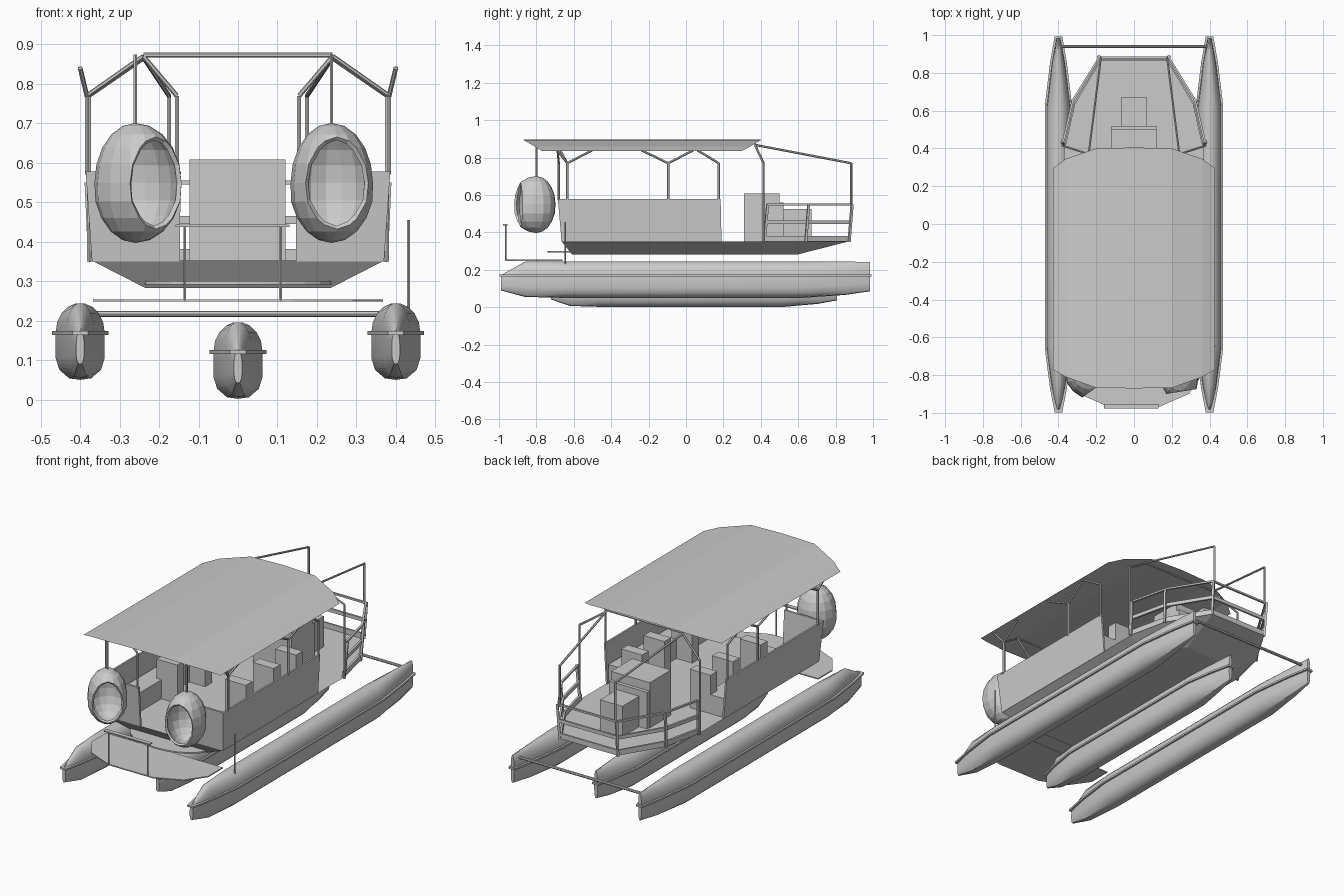
import bpy, bmesh, math
from mathutils import Vector, Matrix

if "Cube" in bpy.data.objects:
    bpy.data.objects.remove(bpy.data.objects["Cube"])


def finish(name, bm, smooth=False):
    bmesh.ops.recalc_face_normals(bm, faces=bm.faces)
    me = bpy.data.meshes.new(name)
    bm.to_mesh(me)
    bm.free()
    ob = bpy.data.objects.new(name, me)
    bpy.context.collection.objects.link(ob)
    if smooth:
        bpy.context.view_layer.objects.active = ob
        ob.select_set(True)
        bpy.ops.object.shade_smooth_by_angle(angle=math.radians(35))
        ob.select_set(False)
    return ob


def loft(name, rings, smooth=False):
    """Skin closed rings and cap both ends."""
    bm = bmesh.new()
    rows = [[bm.verts.new(p) for p in r] for r in rings]
    n = len(rows[0])
    for a, b in zip(rows, rows[1:]):
        for i in range(n):
            bm.faces.new((a[i], a[(i + 1) % n], b[(i + 1) % n], b[i]))
    bm.faces.new(rows[0][::-1])
    bm.faces.new(rows[-1])
    return finish(name, bm, smooth)


def box(name, x0, x1, y0, y1, z0, z1):
    return loft(name, [[(x0, y0, z), (x1, y0, z), (x1, y1, z), (x0, y1, z)] for z in (z0, z1)])


def rods(name, paths, r=0.004, sides=6):
    """Thin tubes along every segment of the given paths."""
    bm = bmesh.new()
    for path in paths:
        for a, b in zip(path, path[1:]):
            a, b = Vector(a), Vector(b)
            d = b - a
            m = Matrix.Translation((a + b) / 2) @ d.to_track_quat('Z', 'Y').to_matrix().to_4x4()
            bmesh.ops.create_cone(bm, cap_ends=True, segments=sides, radius1=r, radius2=r,
                                  depth=d.length, matrix=m)
    return finish(name, bm)


def both(path):
    return [path, [(-x, y, z) for x, y, z in path]]


def outline(half, z):
    """Mirror a half outline into a closed ring."""
    return [(x, y, z) for x, y in half] + [(-x, y, z) for x, y in reversed(half)]


# Pontoons: rounded section tapering to both ends
arc = [math.radians(a) for a in range(0, 181, 20)]
section = [(math.cos(a), 0.62 + 0.38 * math.sin(a)) for a in arc]
section += [(-1, 0.28), (-0.85, 0.13), (-0.45, 0.02), (0, 0), (0.45, 0.02), (0.85, 0.13), (1, 0.28)]
stations = [(-0.99, 0.01, 0.09, 0.172), (-0.86, 0.035, 0.055, 0.245), (-0.65, 0.062, 0.05, 0.245),
            (0.62, 0.062, 0.05, 0.245), (0.85, 0.034, 0.066, 0.245), (0.985, 0.01, 0.085, 0.243)]


def pontoon(name, cx, ys, yo, zo):
    loft(name, [[(cx + u * w, y * ys + yo, zb + v * (zt - zb) + zo) for u, v in section]
                for y, w, zb, zt in stations], True)
    loft(name + "_rub_rail", [[(cx + u * (w + 0.01), (y + math.copysign(0.008, y)) * ys + yo, z + zo)
                              for u, z in ((-1, .164), (1, .164), (1, .174), (-1, .174))]
                             for y, w, _, _ in stations])


pontoon("left_pontoon", -0.4, 1, 0, 0)
pontoon("right_pontoon", 0.4, 1, 0, 0)
pontoon("centre_pontoon", 0, 0.775, 0.045, -0.048)
rods("rear_cross_tube", [[(-0.4, 0.94, 0.217), (0.4, 0.94, 0.217)]], 0.008, 8)

# Deck hull
deck = [(0.37, -0.665), (0.37, 0.41), (0.32, 0.635), (0.18, 0.87)]
keel = [(0.235, -0.61), (0.235, 0.4), (0.2, 0.54), (0.13, 0.6)]
loft("deck_hull", [outline(keel, 0.283), outline(deck, 0.352)])

# Cabin walls, leaning slightly outward
for s, side in ((-1, "left"), (1, "right")):
    lo = [(0.148, -0.665), (0.37, -0.665), (0.37, 0.19), (0.36, 0.19), (0.36, -0.653), (0.148, -0.653)]
    hi = [(0.145, -0.685), (0.386, -0.685), (0.386, 0.185), (0.376, 0.185), (0.376, -0.673), (0.145, -0.673)]
    loft(side + "_cabin_wall", [[(s * x, y, 0.35) for x, y in lo], [(s * x, y, 0.578) for x, y in hi]])
    # Benches and seat backs
    a, b = sorted((s * 0.25, s * 0.362))
    box(side + "_bench", a, b, -0.64, 0.18, 0.35, 0.46)
    a, b = sorted((s * 0.15, s * 0.28))
    for i, y in enumerate((-0.3, -0.05, 0.15)):
        box(f"{side}_seat_back_{i}", a, b, y - 0.03, y + 0.03, 0.35, 0.57)

# Helm console and rear seats
box("helm_console", -0.123, 0.12, 0.31, 0.5, 0.35, 0.608)
box("console_seat", -0.12, 0.12, 0.5, 0.52, 0.35, 0.56)
box("rear_seat", -0.07, 0.07, 0.5, 0.67, 0.35, 0.525)

# Roof: thin arched sheet with rounded ends
ribs = [(0, 0.898, -0.87, 0.405), (0.2, 0.894, -0.868, 0.4), (0.36, 0.86, -0.81, 0.345), (0.43, 0.835, -0.77, 0.295)]
ribs = [(-x, z, f, b) for x, z, f, b in ribs[:0:-1]] + ribs
bm = bmesh.new()
rows = [(bm.verts.new((x, f, z)), bm.verts.new((x, b, z))) for x, z, f, b in ribs]
for p, q in zip(rows, rows[1:]):
    bm.faces.new((p[0], q[0], q[1], p[1]))
finish("roof", bm)

# Roof posts and forked arms
paths = []
for y, forks in ((-0.635, (-0.69, -0.5)), (-0.095, (-0.24, 0.04)), (0.175, (0.06,))):
    paths += both([(0.383, y, 0.57), (0.383, y, 0.77)])
    for f in forks:
        paths += both([(0.383, y, 0.77), (0.4, f, 0.84)])
paths += both([(0.155, -0.68, 0.57), (0.155, -0.68, 0.77), (0.24, -0.69, 0.87)])
paths += both([(0.383, -0.635, 0.77), (0.24, -0.69, 0.87)])
paths += both([(0.378, 0.415, 0.35), (0.378, 0.415, 0.77), (0.24, 0.37, 0.865)])
paths += both([(0.175, 0.883, 0.54), (0.175, 0.883, 0.77), (0.24, 0.37, 0.868)])
paths += [[(-0.24, y, 0.873), (0.24, y, 0.873)] for y in (-0.69, 0.37)]
rods("roof_frame", paths, 0.006)

# Rear railing: three flat rails and posts
rail = [(0.372, 0.42), (0.322, 0.64), (0.182, 0.872)]


def lean(z):
    k = 1 + (z - 0.35) * 0.12
    return [(x * k, y + (z - 0.35) * 0.08) for x, y in rail]


for name, z, h in (("bottom", 0.352, 0.03), ("middle", 0.445, 0.02), ("top", 0.545, 0.01)):
    bm = bmesh.new()
    ring = outline(lean(z), z)
    vs = [(bm.verts.new(p), bm.verts.new((p[0], p[1], z + h))) for p in ring]
    for a, b in zip(vs, vs[1:]):
        bm.faces.new((a[0], b[0], b[1], a[1]))
    ob = finish(name + "_rail", bm)
    ob.modifiers.new("thickness", 'SOLIDIFY').thickness = 0.012
posts = []
for p, q in zip(lean(0.35), lean(0.55)):
    posts += both([(*p, 0.35), (*q, 0.55)])
rods("railing_posts", posts, 0.009, 4)

# Front boarding platform, step, handrail and side pole
platform = [(0.367, -0.66), (0.367, -0.79), (0.29, -0.9), (0.14, -0.965)]
loft("boarding_platform", [outline(platform, z) for z in (0.248, 0.254)])
arc = [math.pi * i / 12 for i in range(13)]
loft("boarding_step", [[(0.24 * math.cos(a), -0.6 - 0.14 * math.sin(a), z) for a in arc] for z in (0.292, 0.3)])
rods("handrail_posts", [[(x, -0.965, 0.25), (x, -0.965, 0.44)] for x in (-0.135, 0.108)], 0.004)
box("handrail_top", -0.158, 0.13, -0.978, -0.954, 0.438, 0.444)
rods("side_pole", [[(0.432, -0.645, 0.2), (0.432, -0.645, 0.455)]], 0.004)

# Hanging egg chairs: hollow shell with a cut opening
for name, x, turn in (("left", -0.26, 36), ("right", 0.237, 9)):
    bm = bmesh.new()
    bmesh.ops.create_uvsphere(bm, u_segments=14, v_segments=10, radius=1)
    for v in bm.verts:
        v.co = (v.co.x * 0.104, v.co.y * (0.14 if v.co.y < 0 else 0.104), v.co.z * 0.152)
        if v.co.z < 0:
            v.co.x *= 1.04
    bmesh.ops.bisect_plane(bm, geom=bm.verts[:] + bm.edges[:] + bm.faces[:], dist=1e-5,
                           plane_co=(0, -0.088, 0), plane_no=(0, -1, 0), clear_outer=True)
    bm.transform(Matrix.Translation((x, -0.8, 0.549)) @ Matrix.Rotation(math.radians(turn), 4, 'Z'))
    ob = finish(name + "_egg_chair", bm)
    mod = ob.modifiers.new("shell", 'SOLIDIFY')
    mod.thickness, mod.offset = 0.012, -1
    rods(name + "_chair_rod", [[(x, -0.8, 0.69), (x, -0.8, 0.875)]], 0.005)
